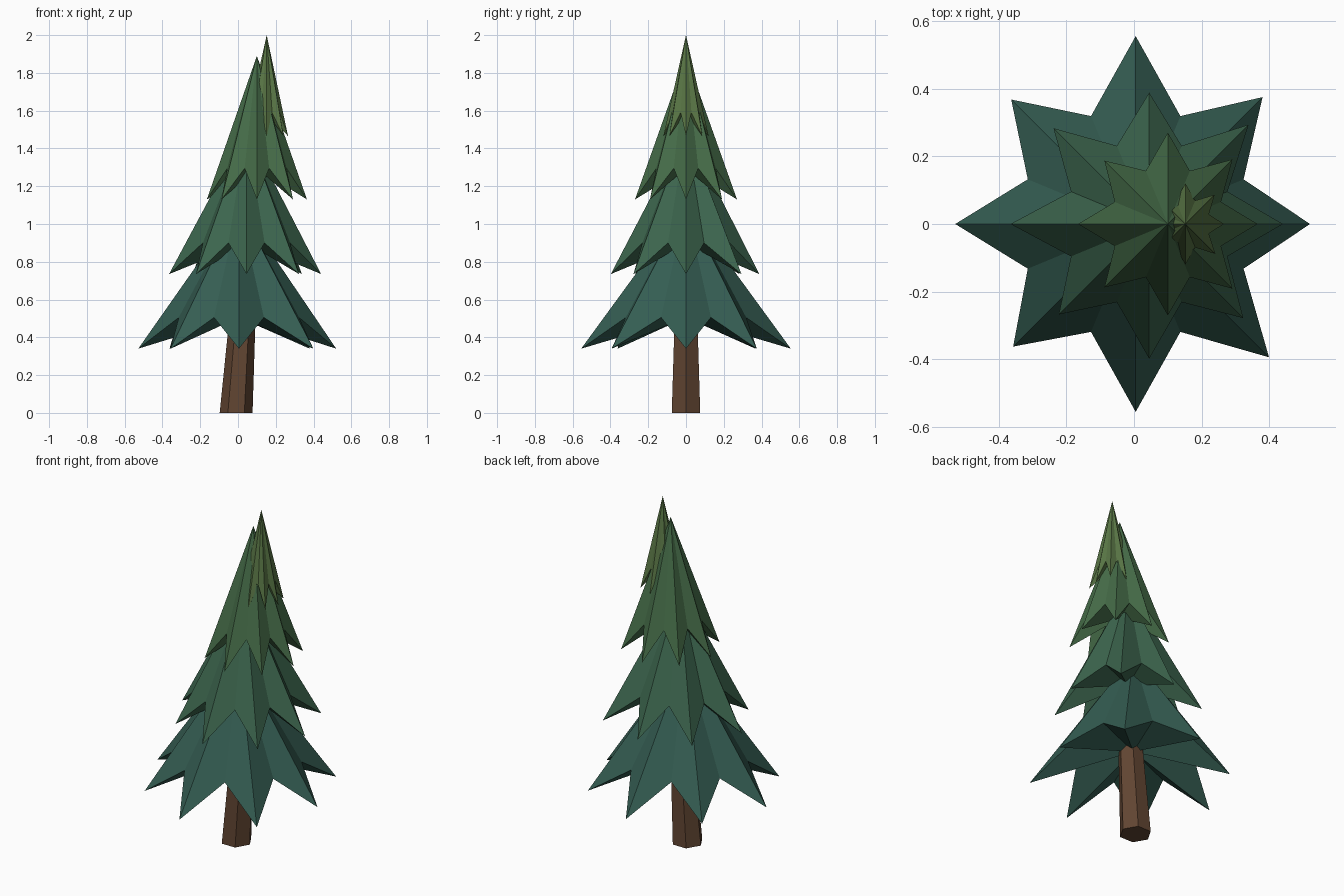
import bpy, bmesh
from math import cos, sin, pi

if "Cube" in bpy.data.objects:
    bpy.data.objects.remove(bpy.data.objects["Cube"])


def material(name, rgb):
    m = bpy.data.materials.new(name)
    m.diffuse_color = (*rgb, 1)
    m.use_nodes = True
    m.node_tree.nodes["Principled BSDF"].inputs["Base Color"].default_value = m.diffuse_color
    return m


def add_object(name, bm, mat):
    bmesh.ops.recalc_face_normals(bm, faces=bm.faces)
    me = bpy.data.meshes.new(name)
    bm.to_mesh(me)
    bm.free()
    me.materials.append(mat)
    ob = bpy.data.objects.new(name, me)
    bpy.context.collection.objects.link(ob)
    return ob


def star_tier(name, x, tip_z, notch_z, apex_z, tips, notch_r, mat):
    """Pleated cone: drooping tips, raised notches, closed underneath."""
    bm = bmesh.new()
    apex = bm.verts.new((x, 0, apex_z))
    hub = bm.verts.new((x, 0, notch_z))
    ring = []
    for i, r in enumerate(tips):
        a = i * pi / 4
        b = a + pi / 8
        ring.append(bm.verts.new((x + r * cos(a), r * sin(a), tip_z)))
        ring.append(bm.verts.new((x + notch_r * cos(b), notch_r * sin(b), notch_z)))
    for i, v in enumerate(ring):
        w = ring[(i + 1) % len(ring)]
        bm.faces.new((v, w, apex))
        bm.faces.new((w, v, hub))
    return add_object(name, bm, mat)


# Trunk: leaning, tapered hexagonal prism
bm = bmesh.new()
rings = []
for cx, z, r in ((-0.01, 0, 0.087), (0.03, 0.6, 0.066)):
    rings.append([bm.verts.new((cx + r * cos(i * pi / 3), r * sin(i * pi / 3), z))
                  for i in range(6)])
for i in range(6):
    j = (i + 1) % 6
    bm.faces.new((rings[0][i], rings[0][j], rings[1][j], rings[1][i]))
bm.faces.new(rings[0][::-1])
bm.faces.new(rings[1])
add_object("trunk", bm, material("bark", (0.12, 0.06, 0.032)))

# Foliage tiers, each shifted sideways to follow the lean
star_tier("foliage_bottom", 0.005, 0.34, 0.505, 1.10,
          (0.515, 0.53, 0.555, 0.52, 0.533, 0.512, 0.555, 0.557), 0.345,
          material("needles_dark", (0.035, 0.11, 0.085)))
star_tier("foliage_lower", 0.045, 0.735, 0.90, 1.50,
          (0.395, 0.415, 0.388, 0.40, 0.41, 0.378, 0.398, 0.393), 0.25,
          material("needles_mid", (0.045, 0.13, 0.075)))
star_tier("foliage_upper", 0.10, 1.13, 1.295, 1.89,
          (0.265, 0.27, 0.27, 0.265, 0.265, 0.265, 0.27, 0.27), 0.17,
          material("needles_light", (0.06, 0.15, 0.065)))
star_tier("foliage_top", 0.152, 1.465, 1.59, 2.0,
          (0.113, 0.122, 0.12, 0.12, 0.12, 0.12, 0.12, 0.125), 0.075,
          material("needles_tip", (0.10, 0.18, 0.06)))
